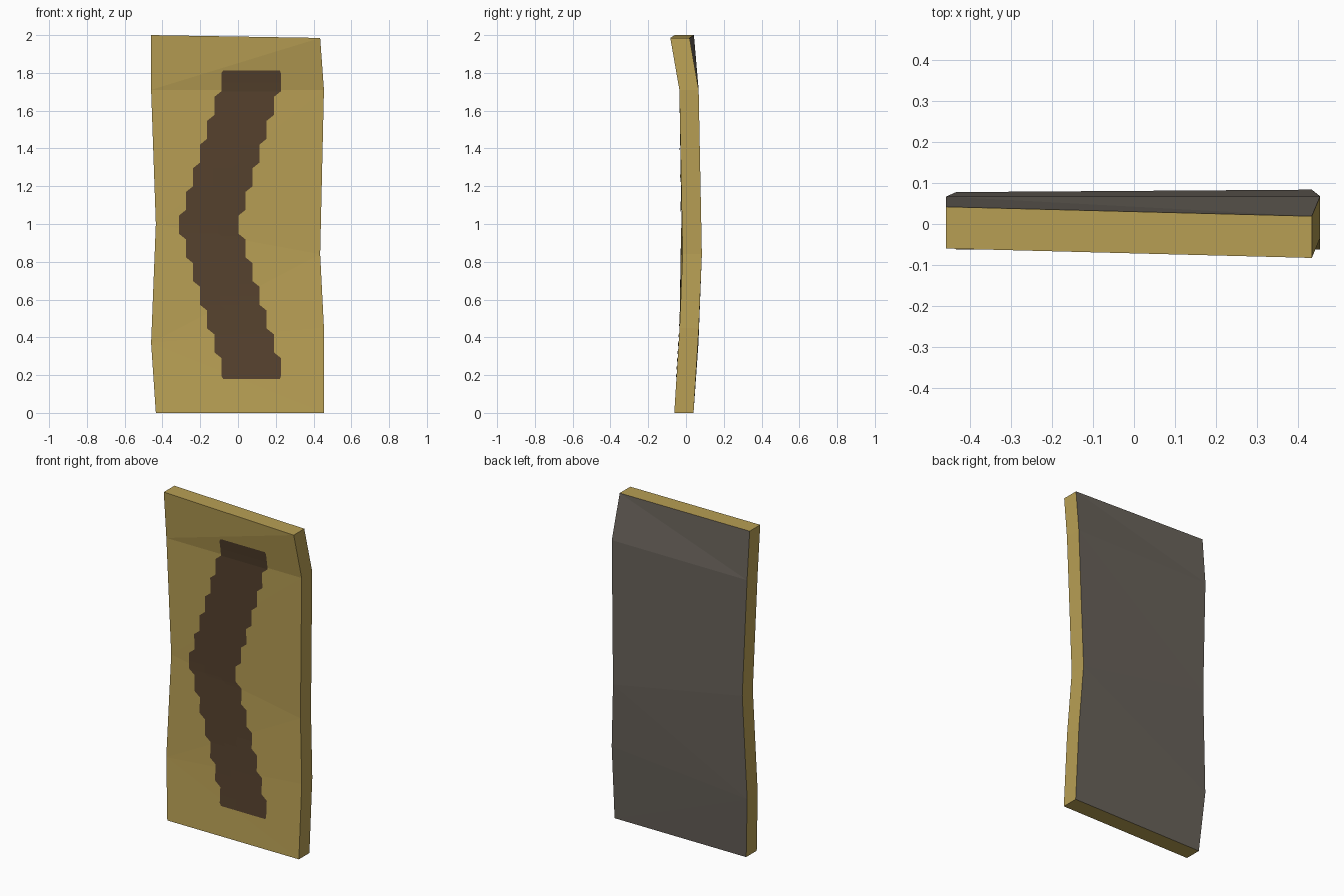
import bpy, bmesh
from mathutils import Vector
from mathutils.bvhtree import BVHTree

if "Cube" in bpy.data.objects:
    bpy.data.objects.remove(bpy.data.objects["Cube"])


def material(name, rgb):
    mat = bpy.data.materials.new(name)
    lin = [(c / 255 / 12.92) if c < 10 else ((c / 255 + 0.055) / 1.055) ** 2.4 for c in rgb]
    mat.diffuse_color = (*lin, 1)
    mat.use_nodes = True
    mat.node_tree.nodes["Principled BSDF"].inputs["Base Color"].default_value = mat.diffuse_color
    return mat


def finish(bm, name, mats):
    mesh = bpy.data.meshes.new(name)
    bm.to_mesh(mesh)
    bm.free()
    for m in mats:
        mesh.materials.append(m)
    obj = bpy.data.objects.new(name, mesh)
    bpy.context.collection.objects.link(obj)
    return obj


gold = material("ochre face", (184, 159, 84))
grey = material("grey back", (104, 98, 90))
brown = material("dark brown paint", (86, 66, 46))

# Board: rows of (left x, front y, z), (right x, front y, z), slightly uneven
THICK = 0.102
rows = [
    ((-0.435, -0.062, 0.0), (0.455, -0.062, 0.0)),
    ((-0.46, -0.036, 0.37), (0.455, -0.034, 0.45)),
    ((-0.435, -0.024, 1.0), (0.435, -0.018, 0.84)),
    ((-0.46, -0.035, 1.71), (0.455, -0.035, 1.71)),
    ((-0.46, -0.06, 2.0), (0.435, -0.083, 1.985)),
]
bm = bmesh.new()
rings = []
for left, right in rows:
    back = Vector((0, THICK, 0))
    pts = [Vector(left), Vector(right), Vector(right) + back, Vector(left) + back]
    rings.append([bm.verts.new(p) for p in pts])
for a, b in zip(rings, rings[1:]):
    for i in range(4):
        j = (i + 1) % 4
        face = bm.faces.new((a[i], a[j], b[j], b[i]))
        face.material_index = 1 if i == 2 else 0
bm.faces.new(rings[0][::-1])
bm.faces.new(rings[-1])
bmesh.ops.triangulate(bm, faces=bm.faces[:])
bmesh.ops.recalc_face_normals(bm, faces=bm.faces[:])
surface = BVHTree.FromBMesh(bm)
finish(bm, "board", [gold, grey])

# Painted chevron: 13 stepped bands laid on the front surface
BANDS, Z0, Z1, WIDTH, STEP = 13, 0.18, 1.813, 0.315, 0.0375
pitch = (Z1 - Z0) / BANDS
bm = bmesh.new()
strip = []
for i in range(BANDS):
    x = -0.313 + STEP * abs(i - BANDS // 2)
    for t in (0.0, 0.12, 0.5, 0.88, 1.0):
        # ends of each band are narrowed or shifted to give ragged steps
        outer = (i == 0 and t == 0) or (i == BANDS - 1 and t == 1)
        if t in (0.0, 1.0) and not outer:
            if t == 1.0:
                continue
            prev = -0.313 + STEP * abs(i - 1 - BANDS // 2)
            xl = (x + prev) / 2
            w = WIDTH
        else:
            xl, w = (x + 0.01, WIDTH - 0.015) if outer else (x, WIDTH)
        z = Z0 + (i + t) * pitch
        row = []
        for k in range(4):
            px = xl + w * k / 3
            hit = surface.ray_cast(Vector((px, -1, z)), Vector((0, 1, 0)))[0]
            row.append(bm.verts.new((px, hit.y - 0.003, z)))
        strip.append(row)
for a, b in zip(strip, strip[1:]):
    for k in range(3):
        bm.faces.new((a[k], a[k + 1], b[k + 1], b[k]))
finish(bm, "painted_chevron", [brown])
